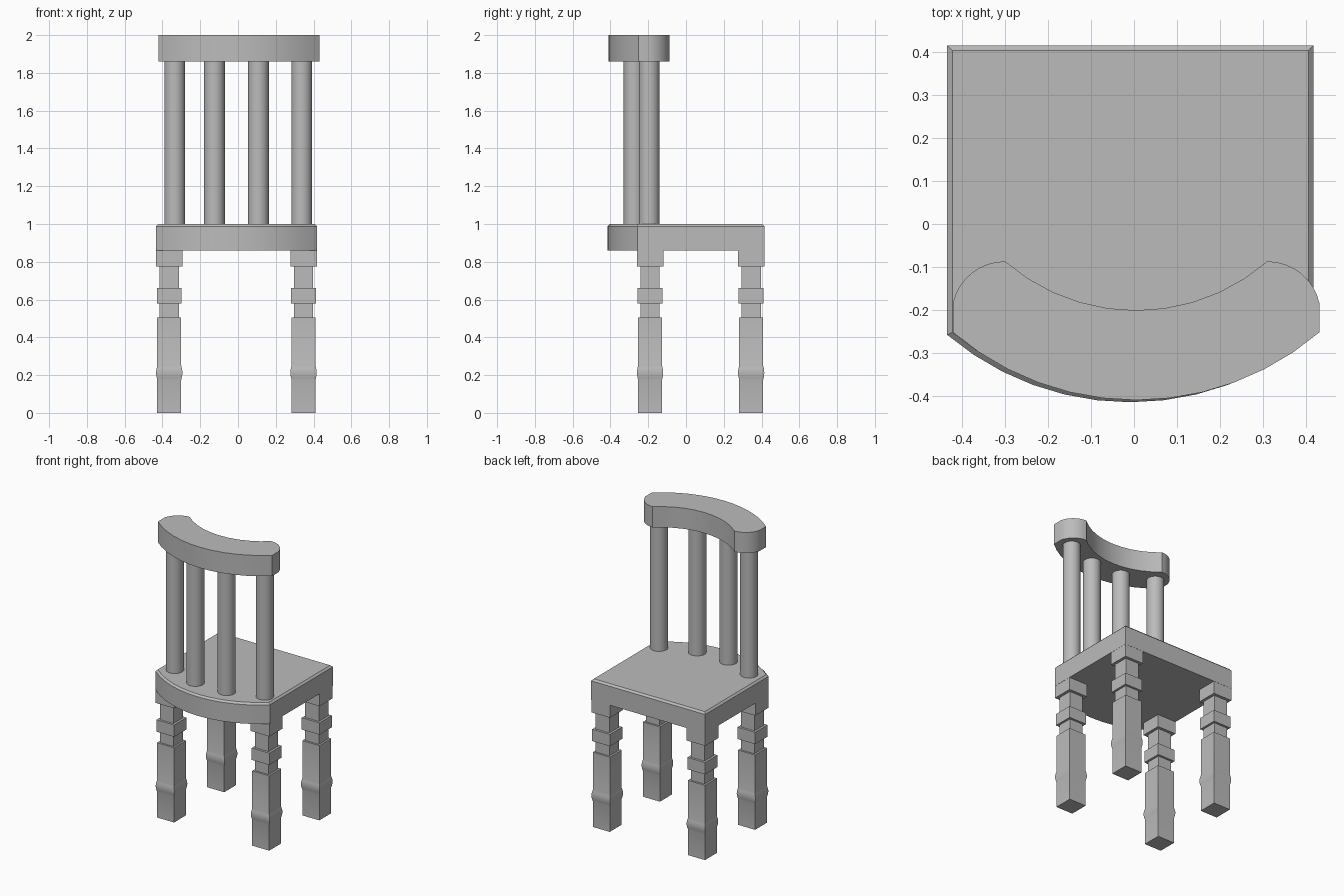
import bpy, bmesh, math
from mathutils import Vector

if "Cube" in bpy.data.objects:
    bpy.data.objects.remove(bpy.data.objects["Cube"], do_unlink=True)

grey = bpy.data.materials.new("grey")
grey.use_nodes = True
COLOR = (0.5, 0.5, 0.5, 1)
grey.diffuse_color = COLOR
grey.node_tree.nodes["Principled BSDF"].inputs["Base Color"].default_value = COLOR


def finish(bm, name, angle=30):
    bmesh.ops.recalc_face_normals(bm, faces=bm.faces)
    mesh = bpy.data.meshes.new(name)
    bm.to_mesh(mesh)
    bm.free()
    obj = bpy.data.objects.new(name, mesh)
    bpy.context.collection.objects.link(obj)
    mesh.materials.append(grey)
    bpy.ops.object.select_all(action="DESELECT")
    bpy.context.view_layer.objects.active = obj
    obj.select_set(True)
    bpy.ops.object.shade_smooth_by_angle(angle=math.radians(angle))
    return obj


def arc(a, mid, b, n):
    """Points of the circle through a, mid and b, ends included."""
    (ax, ay), (mx, my), (bx, by) = a, mid, b
    d = 2 * (ax * (my - by) + mx * (by - ay) + bx * (ay - my))
    sa, sm, sb = ax * ax + ay * ay, mx * mx + my * my, bx * bx + by * by
    c = Vector(((sa * (my - by) + sm * (by - ay) + sb * (ay - my)) / d,
                (sa * (bx - mx) + sm * (ax - bx) + sb * (mx - ax)) / d))
    start, end = Vector(a) - c, Vector(b) - c
    turn = -start.angle_signed(end)
    pts = []
    for i in range(n + 1):
        t = turn * i / n
        pts.append((c.x + start.x * math.cos(t) - start.y * math.sin(t),
                    c.y + start.x * math.sin(t) + start.y * math.cos(t)))
    return pts


def slab(outline, z0, z1):
    bm = bmesh.new()
    face = bm.faces.new([bm.verts.new((x, y, z0)) for x, y in outline])
    top = bmesh.ops.extrude_face_region(bm, geom=[face])["geom"]
    bmesh.ops.translate(bm, vec=(0, 0, z1 - z0),
                        verts=[v for v in top if isinstance(v, bmesh.types.BMVert)])
    return bm


# Seat with a curved rear edge and a chamfered top rim
rear = arc((-0.435, -0.258), (-0.01, -0.415), (0.418, -0.258), 12)
bm = slab(rear + [(0.418, 0.416), (-0.435, 0.416)], 0.86, 1.0)
rim = [e for e in bm.edges if all(v.co.z > 0.99 for v in e.verts)]
bmesh.ops.bevel(bm, geom=rim, offset=0.012, segments=1, affect="EDGES")
finish(bm, "seat")

# Curved top rail with rounded tips
outer = arc((-0.422, -0.252), (0.005, -0.41), (0.432, -0.252), 12)
right_tip = arc((0.432, -0.185), (0.388, -0.114), (0.31, -0.087), 8)
inner = arc((0.31, -0.087), (0.005, -0.201), (-0.3, -0.087), 10)
left_tip = arc((-0.3, -0.087), (-0.378, -0.114), (-0.422, -0.185), 8)
finish(slab(outer + right_tip + inner[1:-1] + left_tip, 1.86, 2.0), "top_rail")

# Round back spindles
for i, (x, y) in enumerate([(-0.335, -0.195), (-0.125, -0.275), (0.108, -0.275), (0.337, -0.195)]):
    bm = bmesh.new()
    bmesh.ops.create_cone(bm, cap_ends=True, segments=32, radius1=0.055, radius2=0.055, depth=0.88)
    bmesh.ops.translate(bm, vec=(x, y, 1.43), verts=bm.verts)
    finish(bm, f"spindle_{i + 1}")

# Square legs: (height, half width) profile with a rounded swelling near the foot
swelling = [(0.175 + 0.075 * i / 8, 0.0635 + 0.006 * math.sin(math.pi * i / 8)) for i in range(9)]
PROFILE = ([(0, 0.0635)] + swelling
           + [(0.505, 0.0635), (0.505, 0.051), (0.58, 0.051), (0.58, 0.066), (0.66, 0.066),
              (0.66, 0.051), (0.775, 0.051), (0.775, 0.07), (0.87, 0.07)])


def leg(name, cx, cy):
    bm = bmesh.new()
    rings = [[bm.verts.new((cx + sx * w, cy + sy * w, z))
              for sx, sy in ((-1, -1), (1, -1), (1, 1), (-1, 1))] for z, w in PROFILE]
    for low, high in zip(rings, rings[1:]):
        for k in range(4):
            n = (k + 1) % 4
            bm.faces.new((low[k], low[n], high[n], high[k]))
    bm.faces.new(rings[0])
    bm.faces.new(rings[-1])
    finish(bm, name)


for side, x in (("right", -0.364), ("left", 0.347)):
    for end, y in (("front", -0.19), ("back", 0.345)):
        leg(f"{end}_{side}_leg", x, y)
